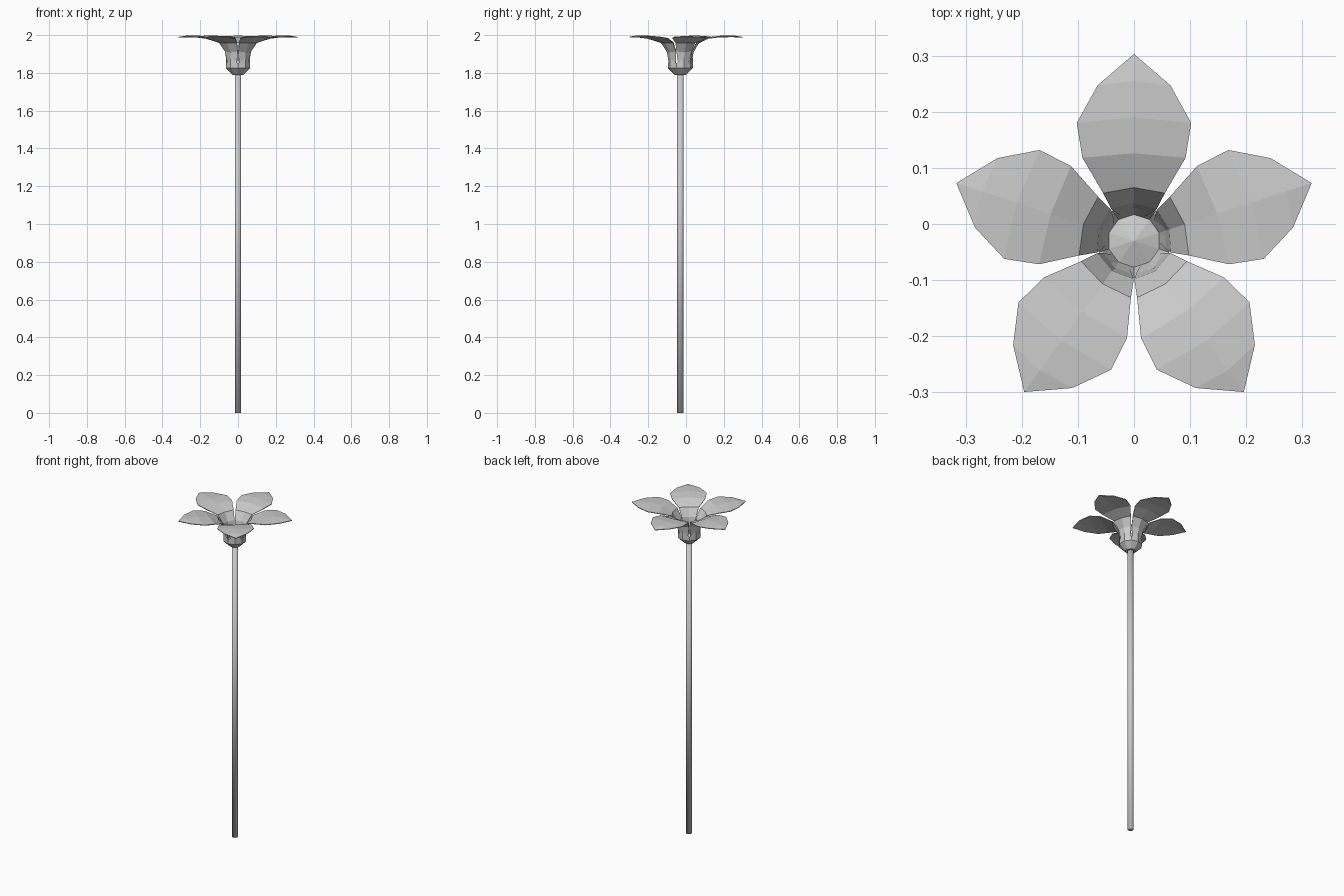
import bpy, bmesh
from math import sin, cos, pi

cube = bpy.data.objects.get("Cube")
if cube:
    bpy.data.objects.remove(cube)

CY = -0.03  # flower axis in y

grey = bpy.data.materials.new("plain_grey")
grey.use_nodes = True
grey.diffuse_color = (0.6, 0.6, 0.6, 1)
grey.node_tree.nodes["Principled BSDF"].inputs["Base Color"].default_value = (0.6, 0.6, 0.6, 1)


def finish(name, bm):
    mesh = bpy.data.meshes.new(name)
    bm.to_mesh(mesh)
    bm.free()
    mesh.materials.append(grey)
    obj = bpy.data.objects.new(name, mesh)
    obj.location.y = CY
    bpy.context.collection.objects.link(obj)
    return obj


def lathe(name, rings, sides, tip=None):
    """Stack rings of (radius, z, raise of every other point)."""
    bm = bmesh.new()
    loops = []
    for r, z, lift in rings:
        loops.append([bm.verts.new((r * cos(pi / 2 + 2 * pi * i / sides),
                                    r * sin(pi / 2 + 2 * pi * i / sides),
                                    z + (lift if i % 2 else 0))) for i in range(sides)])
    for a, b in zip(loops, loops[1:]):
        for i in range(sides):
            j = (i + 1) % sides
            bm.faces.new((a[i], a[j], b[j], b[i]))
    bm.faces.new(loops[0][::-1])
    if tip is None:
        bm.faces.new(loops[-1])
    else:
        top = bm.verts.new((0, 0, tip))
        for i in range(sides):
            bm.faces.new((loops[-1][i], loops[-1][(i + 1) % sides], top))
    return finish(name, bm)


# Stem
stem = lathe("stem", [(0.018, 0, 0), (0.018, 1.8, 0)], 10)
stem.data.shade_smooth()

# Calyx cup with five raised points, and the low cone inside it
lathe("calyx", [(0.03, 1.79, 0), (0.066, 1.825, 0), (0.066, 1.88, -0.03),
                (0.06, 1.875, -0.03), (0.047, 1.825, 0)], 10, 1.84)

# Petals: centre radius, edge radius, half width, centre height, edge height
ROWS = [(0.045, 0.041, 0.014, 1.82, 1.82),
        (0.058, 0.050, 0.032, 1.86, 1.865),
        (0.066, 0.056, 0.040, 1.91, 1.915),
        (0.095, 0.085, 0.055, 1.96, 1.962),
        (0.156, 0.148, 0.092, 1.99, 1.985),
        (0.220, 0.210, 0.102, 1.998, 1.992),
        (0.285, 0.277, 0.065, 1.998, 1.993)]
for k in range(5):
    bm = bmesh.new()
    rows = [[bm.verts.new(p) for p in ((-w, re, ze), (0, rc, zc), (w, re, ze))]
            for rc, re, w, zc, ze in ROWS]
    for a, b in zip(rows, rows[1:]):
        for i in (0, 1):
            bm.faces.new((a[i], a[i + 1], b[i + 1], b[i]))
    tip = bm.verts.new((0, 0.333, 1.99))
    for i in (0, 1):
        bm.faces.new((rows[-1][i], rows[-1][i + 1], tip))
    petal = finish(f"petal_{k + 1}", bm)
    petal.rotation_euler.z = k * 2 * pi / 5
    thick = petal.modifiers.new("thickness", 'SOLIDIFY')
    thick.thickness = 0.004
    thick.offset = -1
